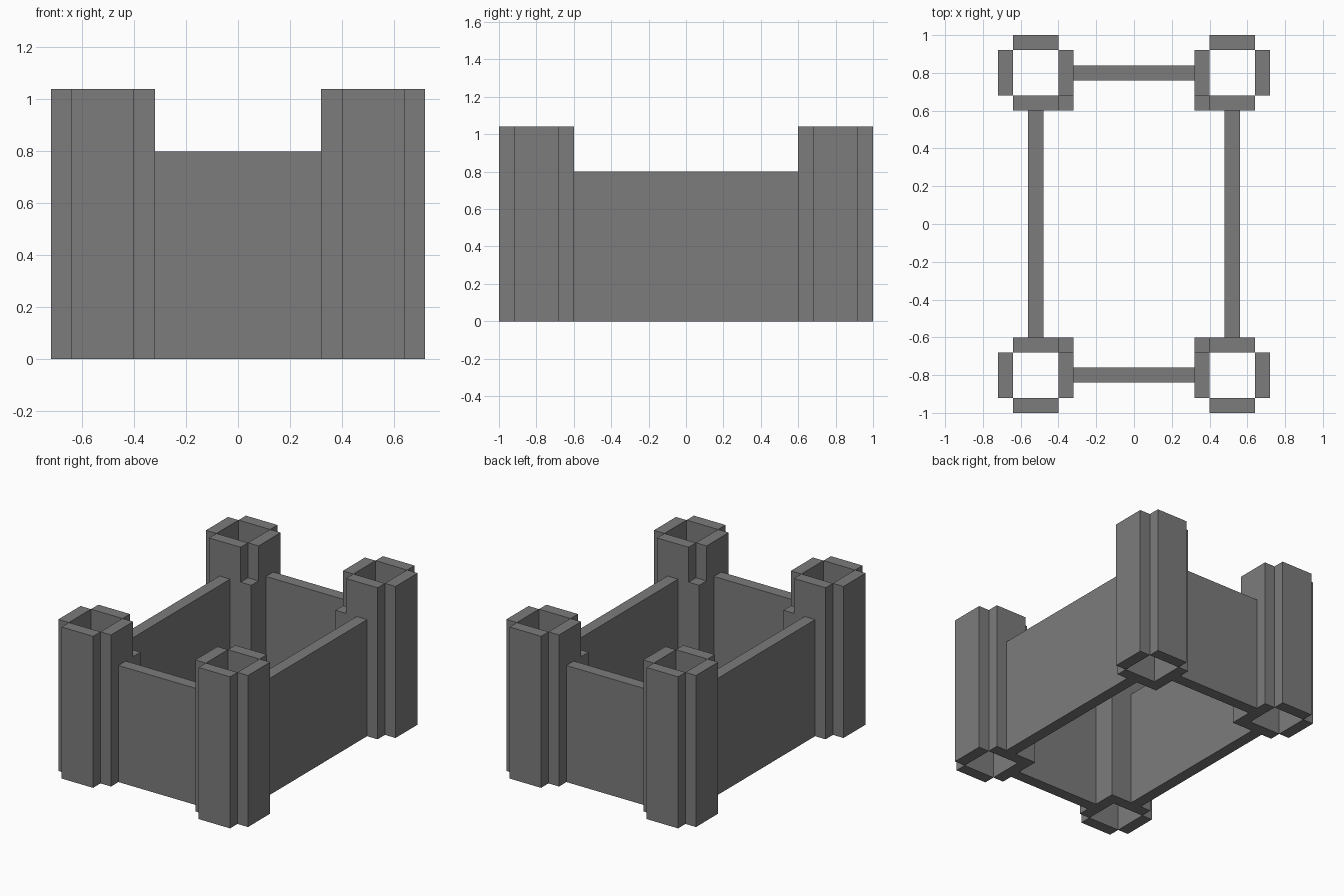
import bpy

old = bpy.data.objects.get("Cube")
if old:
    bpy.data.objects.remove(old, do_unlink=True)

WALL_H, TOWER_H = 0.8, 1.04
T = 0.08                      # slab thickness
TX, TY = 0.52, 0.8            # tower centre
HALF = 0.12                   # half width of the tower shaft

stone = bpy.data.materials.new("grey stone")
stone.use_nodes = True
colour = (0.2, 0.2, 0.2, 1)
stone.diffuse_color = colour
stone.node_tree.nodes["Principled BSDF"].inputs["Base Color"].default_value = colour


def slab(name, x, y, width, depth, height):
    """Upright block standing on the ground, centred on x, y."""
    bpy.ops.mesh.primitive_cube_add(size=1, location=(x, y, height / 2))
    ob = bpy.context.object
    ob.name = name
    ob.scale = (width, depth, height)
    bpy.ops.object.transform_apply(location=False, rotation=False, scale=True)
    ob.data.materials.append(stone)


# Corner towers: four slabs round an open shaft, plus a low inner corner post
offset = HALF + T / 2
for sx, side in ((1, "left"), (-1, "right")):
    for sy, end in ((-1, "front"), (1, "back")):
        tower = f"{end}_{side}_tower"
        cx, cy = sx * TX, sy * TY
        for d, part in ((1, "outer"), (-1, "inner")):
            slab(f"{tower}_{part}_side", cx + d * sx * offset, cy, T, 2 * HALF, TOWER_H)
            slab(f"{tower}_{part}_end", cx, cy + d * sy * offset, 2 * HALF, T, TOWER_H)
        slab(f"{tower}_corner_post", cx - sx * offset, cy - sy * offset, T, T, WALL_H)

# Curtain walls between the towers
reach = HALF + T
for s, end, side in ((-1, "front", "right"), (1, "back", "left")):
    slab(f"{end}_wall", 0, s * TY, 2 * (TX - reach), T, WALL_H)
    slab(f"{side}_wall", s * TX, 0, T, 2 * (TY - reach), WALL_H)
